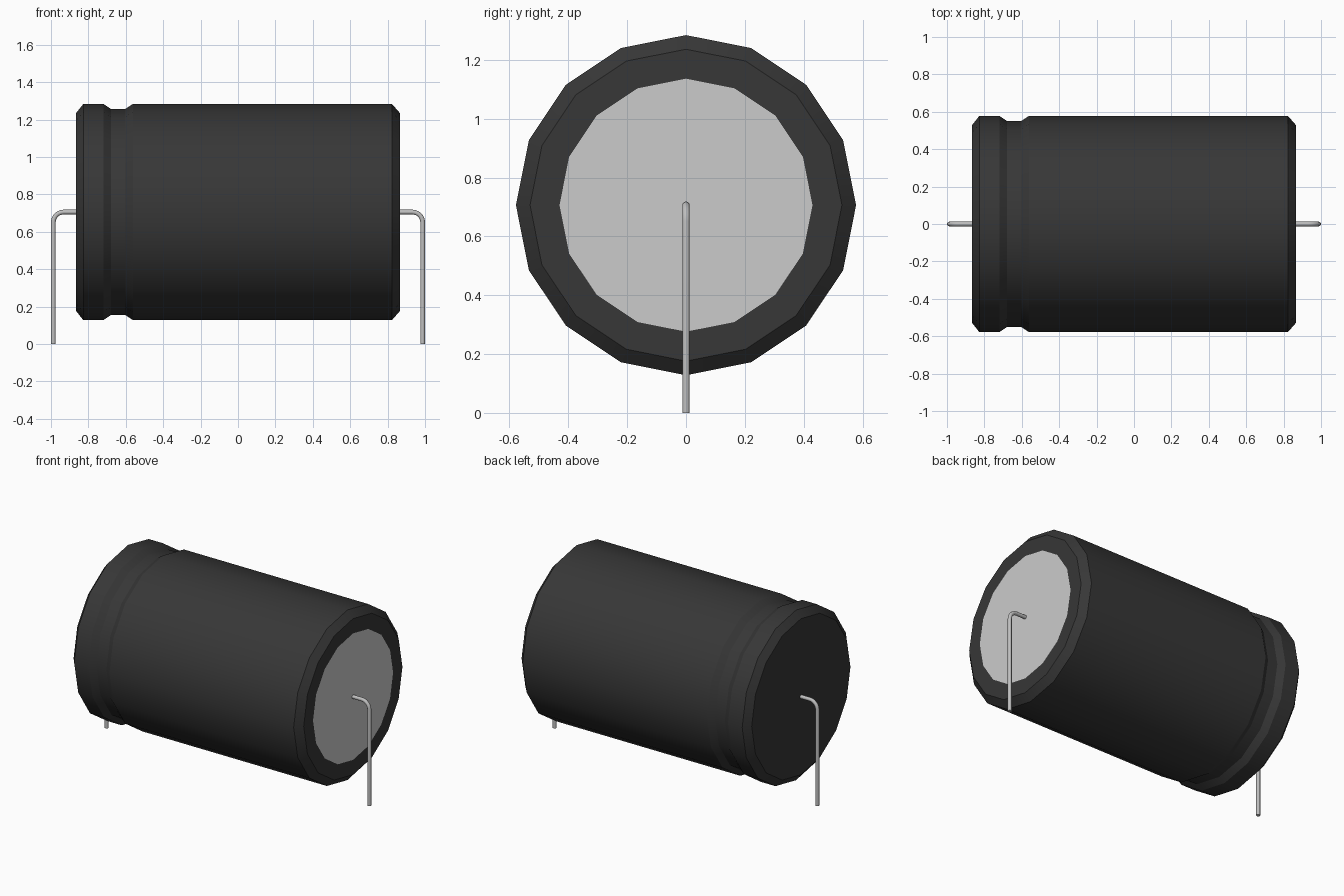
import bpy, bmesh, math
from mathutils import Vector

cube = bpy.data.objects.get("Cube")
if cube:
    bpy.data.objects.remove(cube, do_unlink=True)

AXIS_Z = 0.706   # height of the can's axis
SIDES = 16


def material(name, value):
    mat = bpy.data.materials.new(name)
    mat.use_nodes = True
    colour = (value, value, value, 1)
    mat.diffuse_color = colour
    bsdf = next(n for n in mat.node_tree.nodes if n.type == 'BSDF_PRINCIPLED')
    bsdf.inputs["Base Color"].default_value = colour
    return mat


black = material("black sleeve", 0.038)
silver = material("silver end", 0.60)
metal = material("lead metal", 0.52)


def smooth(obj, degrees):
    bpy.ops.object.select_all(action='DESELECT')
    obj.select_set(True)
    bpy.context.view_layer.objects.active = obj
    bpy.ops.object.shade_smooth_by_angle(angle=math.radians(degrees))


def lathe_x(name, profile, mats):
    """Spin (x, radius) points around the can axis and cap both ends."""
    bm = bmesh.new()
    rings = []
    for x, r in profile:
        rings.append([bm.verts.new((x, r * math.sin(a), AXIS_Z + r * math.cos(a)))
                      for a in (2 * math.pi * i / SIDES for i in range(SIDES))])
    for r0, r1 in zip(rings, rings[1:]):
        for i in range(SIDES):
            j = (i + 1) % SIDES
            bm.faces.new((r0[i], r0[j], r1[j], r1[i]))
    bm.faces.new(rings[0])
    end = bm.faces.new(rings[-1])
    end.material_index = 1
    bmesh.ops.recalc_face_normals(bm, faces=bm.faces)
    mesh = bpy.data.meshes.new(name)
    bm.to_mesh(mesh)
    bm.free()
    for m in mats:
        mesh.materials.append(m)
    obj = bpy.data.objects.new(name, mesh)
    bpy.context.collection.objects.link(obj)
    smooth(obj, 30)
    return obj


# Can: chamfered ends, crimped groove, and a bare silver disc on the +x end
lathe_x("can_body", [
    (-0.865, 0.53), (-0.827, 0.578), (-0.72, 0.578), (-0.678, 0.55),
    (-0.604, 0.55), (-0.562, 0.578), (0.823, 0.578), (0.865, 0.53),
    (0.865, 0.43)], (black, silver))


# Leads: round wire leaving each end and bending down to the ground
def lead(name, side):
    wire_x, bend, radius = 0.9875, 0.055, 0.0125
    pts = [Vector((0.85, 0, AXIS_Z))]
    for i in range(7):
        a = math.pi / 2 * i / 6
        pts.append(Vector((wire_x - bend + bend * math.sin(a), 0,
                           AXIS_Z - bend + bend * math.cos(a))))
    pts.append(Vector((wire_x, 0, 0)))
    curve = bpy.data.curves.new(name, 'CURVE')
    curve.dimensions = '3D'
    curve.bevel_depth = radius
    curve.bevel_resolution = 4
    curve.use_fill_caps = True
    spline = curve.splines.new('POLY')
    spline.points.add(len(pts) - 1)
    for p, co in zip(spline.points, pts):
        p.co = (side * co.x, co.y, co.z, 1)
    curve.materials.append(metal)
    obj = bpy.data.objects.new(name, curve)
    bpy.context.collection.objects.link(obj)
    bpy.ops.object.select_all(action='DESELECT')
    obj.select_set(True)
    bpy.context.view_layer.objects.active = obj
    bpy.ops.object.convert(target='MESH')
    smooth(bpy.context.view_layer.objects.active, 40)


lead("left_lead", 1)
lead("right_lead", -1)
